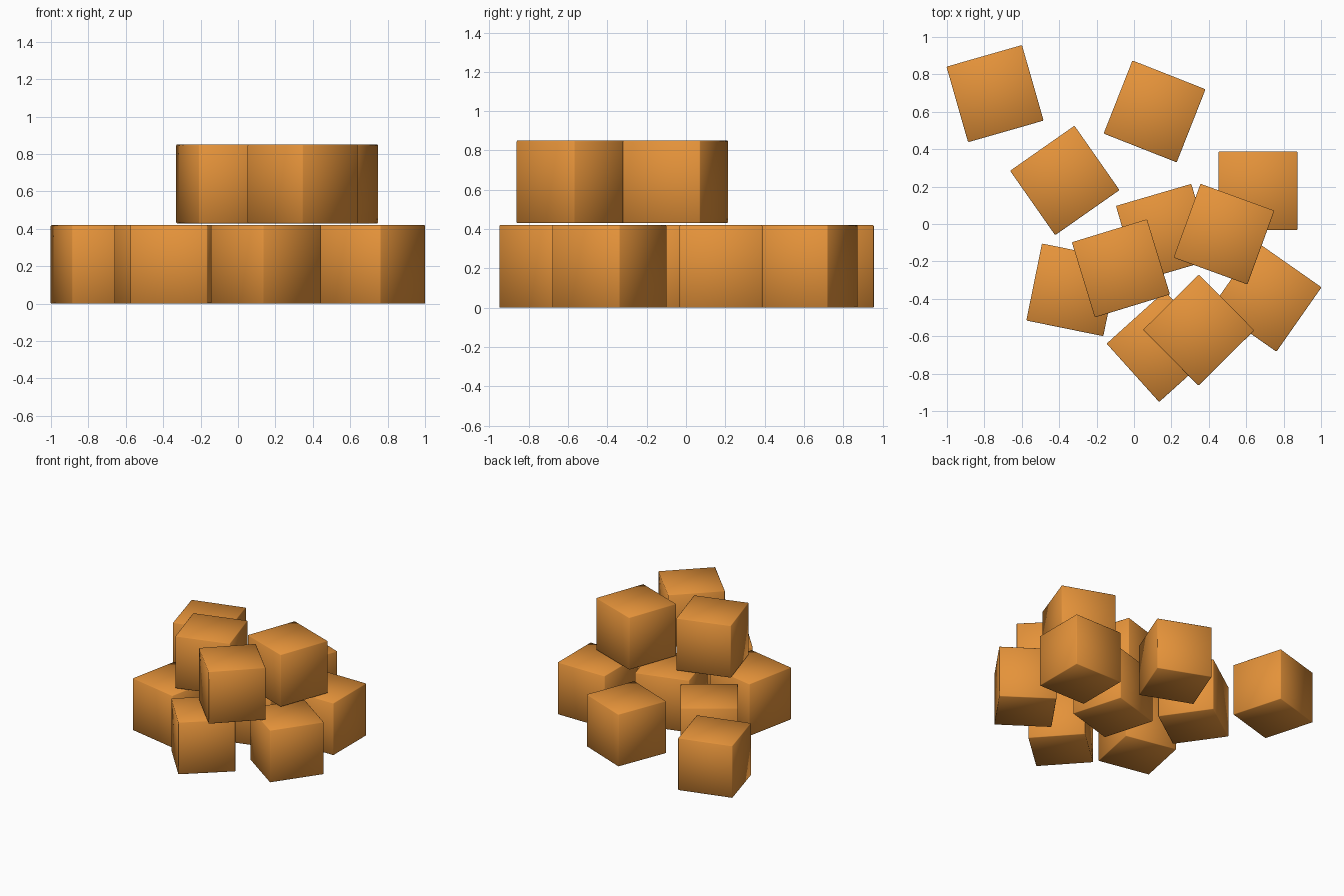
import bpy, math

if "Cube" in bpy.data.objects:
    bpy.data.objects.remove(bpy.data.objects["Cube"])

SIZE = 0.42
GAP = 0.01

orange = bpy.data.materials.new("orange")
orange.diffuse_color = (0.78, 0.29, 0.042, 1)
orange.use_nodes = True
orange.node_tree.nodes["Principled BSDF"].inputs["Base Color"].default_value = orange.diffuse_color


def crate(name, x, y, angle, layer):
    """One cube with tiny softened edges, turned about z."""
    z = SIZE / 2 + layer * (SIZE + GAP)
    bpy.ops.mesh.primitive_cube_add(size=SIZE, location=(x, y, z),
                                    rotation=(0, 0, math.radians(angle)))
    ob = bpy.context.object
    ob.name = name
    ob.data.materials.append(orange)
    bevel = ob.modifiers.new("soft_edges", "BEVEL")
    bevel.width = 0.004
    bevel.segments = 1
    bpy.ops.object.shade_smooth()


# Lower layer: x, y, turn in degrees
lower = [(-0.743, 0.697, 16), (0.11, 0.602, -21.5), (-0.37, 0.233, 35),
         (0.663, 0.178, 0), (0.164, -0.046, 16.3), (-0.328, -0.352, -11.5),
         (0.71, -0.39, -35), (0.15, -0.655, -48)]
# Upper layer resting on the front cubes
upper = [(-0.07, -0.237, 17), (0.481, -0.054, -20), (0.346, -0.567, 44.7)]

for layer, (label, spots) in enumerate((("lower_cube", lower), ("upper_cube", upper))):
    for i, (x, y, a) in enumerate(spots, 1):
        crate(f"{label}_{i}", x, y, a, layer)
